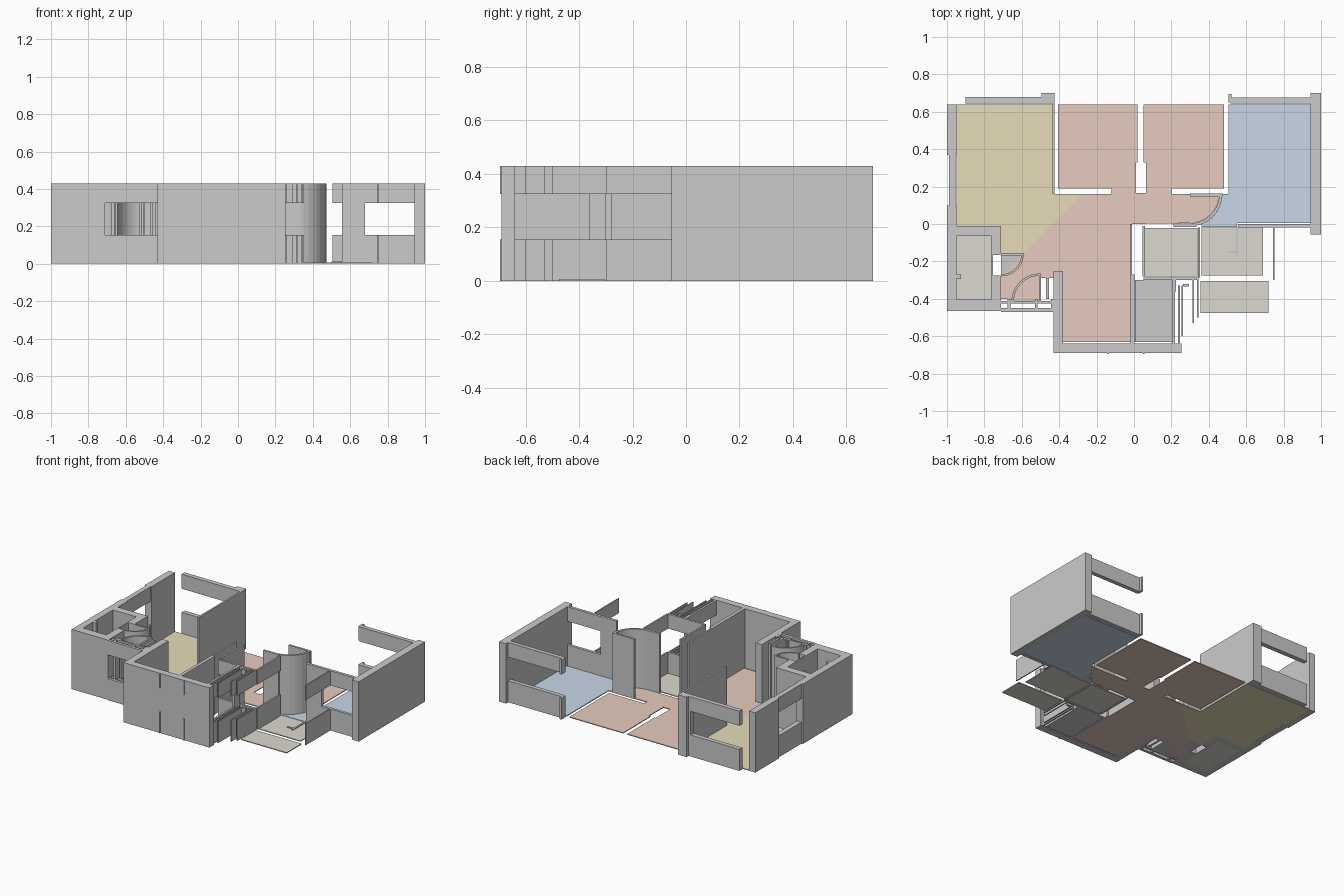
import bpy, bmesh, math

if "Cube" in bpy.data.objects:
    bpy.data.objects.remove(bpy.data.objects["Cube"])

H, LO, HI, T = 0.43, 0.155, 0.325, 0.006


def material(name, rgb):
    m = bpy.data.materials.new(name)
    m.diffuse_color = (*rgb, 1)
    m.use_nodes = True
    m.node_tree.nodes["Principled BSDF"].inputs["Base Color"].default_value = m.diffuse_color
    return m


def prism(name, pts, z0=0.0, z1=H, mat=None):
    """Extrude a flat outline from z0 to z1."""
    bm = bmesh.new()
    face = bm.faces.new([bm.verts.new((x, y, z0)) for x, y in pts])
    ext = bmesh.ops.extrude_face_region(bm, geom=[face])
    for v in ext["geom"]:
        if isinstance(v, bmesh.types.BMVert):
            v.co.z = z1
    bmesh.ops.recalc_face_normals(bm, faces=bm.faces)
    me = bpy.data.meshes.new(name)
    bm.to_mesh(me)
    bm.free()
    ob = bpy.data.objects.new(name, me)
    bpy.context.collection.objects.link(ob)
    if mat:
        me.materials.append(mat)
    return ob


def box(name, x0, x1, y0, y1, z0=0.0, z1=H, mat=None):
    return prism(name, [(x0, y0), (x1, y0), (x1, y1), (x0, y1)], z0, z1, mat)


def window(name, x0, x1, y0, y1):
    """Wall below and above a window opening."""
    box(name + "_sill", x0, x1, y0, y1, 0, LO)
    box(name + "_lintel", x0, x1, y0, y1, HI, H)


def arc(cx, cy, r, a0, a1, n=10):
    return [(cx + r * math.cos(math.radians(a0 + (a1 - a0) * i / n)),
             cy + r * math.sin(math.radians(a0 + (a1 - a0) * i / n))) for i in range(n + 1)]


def door_swing(name, cx, cy, r, a0, a1, t=0.015, z0=0.0, z1=H):
    prism(name, arc(cx, cy, r, a0, a1) + arc(cx, cy, r - t, a1, a0), z0, z1)


yellow = material("yellow_floor", (0.80, 0.72, 0.48))
salmon = material("salmon_floor", (0.80, 0.60, 0.51))
blue = material("blue_floor", (0.58, 0.68, 0.80))
taupe = material("taupe_floor", (0.72, 0.69, 0.63))
sage = material("sage_floor", (0.66, 0.69, 0.66))

# Coloured floors
prism("living_floor", [(-.95, .64), (-.435, .64), (-.435, .16), (-.275, .16), (-.595, -.16),
                       (-.71, -.16), (-.71, -.01), (-.95, -.01)], 0, T, yellow)
prism("hall_floor", [(-.405, .64), (.02, .64), (.02, .33), (.01, .33), (.01, .165), (.065, .165),
                     (.065, .33), (.052, .33), (.052, .64), (.48, .64), (.48, .19), (.20, .19),
                     (.20, .16)] + arc(.30, .16, .155, 0, -90)
      + [(-.02, 0), (-.02, -.63), (-.38, -.63), (-.38, -.255), (-.43, -.255), (-.43, -.29),
         (-.50, -.29), (-.50, -.40), (-.71, -.40), (-.71, -.28), (-.595, -.16), (-.275, .16),
         (-.12, .16), (-.12, .19), (-.405, .19)], 0, T, salmon)
prism("bedroom_floor", [(.505, .64), (.945, .64), (.945, .005), (.55, .005), (.55, -.015),
                        (.36, -.015), (.36, .01)] + arc(.30, .16, .172, -60, 0)
      + [(.505, .16)], 0, T, blue)
for i, r in enumerate([(-.95, -.765, -.405, -.065), (.06, .34, -.28, -.022),
                       (.36, .69, -.275, -.02), (.355, .72, -.475, -.305)]):
    box(f"service_floor_{i}", *r, 0, T, taupe)
box("bath_floor", .005, .205, -.63, -.30, 0, T, sage)

# Right outer wall and bedroom walls
box("right_wall", .945, 1.0, -.055, .70)
window("bedroom_back_window", .515, .945, .645, .675)
box("bedroom_back_post", .505, .52, .65, .695, 0, LO)
box("bedroom_back_post_top", .505, .52, .65, .695, HI, H)
box("bedroom_front_wall", .555, .68, -.02, 0)
window("bedroom_front_window", .68, .945, -.02, 0)
window("yard_screen", .742, .75, -.30, -.02)
box("bedroom_jamb", .21, .335, -.015, .003)

# Left outer wall with side window
box("left_wall_back", -1, -.95, .37, .64)
window("left_window", -.99, -.955, .10, .37)
box("left_wall_front", -1, -.95, -.465, .10)
window("living_back_window", -.90, -.51, .645, .678)
prism("living_back_post", [(-.51, .645), (-.425, .645), (-.425, .70), (-.495, .70),
                           (-.495, .68), (-.51, .68)])
box("living_side_wall", -.437, -.424, .16, .65)

# Small room at front left
box("left_room_top_wall", -.95, -.71, -.065, -.01)
box("left_room_right_wall", -.765, -.71, -.165, -.065)
box("left_room_right_wall_lower", -.765, -.71, -.41, -.275)
window("left_room_door_frame", -.765, -.755, -.275, -.165)
box("left_room_front_wall", -.95, -.71, -.465, -.405)
box("left_room_nib", -.95, -.925, -.295, -.27)

# Entrance porch window and door swings
window("porch_window_outer", -.71, -.43, -.47, -.45)
window("porch_window_inner", -.71, -.43, -.425, -.412)
for i, x in enumerate((-.675, -.53, -.445)):
    box(f"porch_post_{i}", x, x + .014, -.45, -.40)
box("porch_side", -.47, -.455, -.40, -.29)
prism("left_door_sweep", [(-.71, -.165)] + arc(-.71, -.165, .105, 0, -90), 0, T, sage)
door_swing("left_door_swing", -.71, -.16, .12, 0, -90, .012)
box("left_door_leaf", -.71, -.59, -.168, -.156)
prism("entrance_sweep", [(-.505, -.415)] + arc(-.505, -.415, .14, 90, 180), 0, T, sage)
door_swing("entrance_swing", -.505, -.415, .15, 90, 180, .012)
box("entrance_leaf", -.508, -.496, -.415, -.265)
door_swing("bedroom_swing", .30, .16, .172, 0, -90, .016)
box("bedroom_leaf", .30, .472, .148, .162)

# Central front room
box("central_left_wall", -.43, -.38, -.64, -.25)
box("central_front_wall", -.43, .255, -.69, -.64)
for i, x in enumerate((-.14, .052)):
    window(f"front_tick_{i}", x - .004, x + .004, -.696, -.69)
box("central_right_wall", -.022, .002, -.64, -.27)
box("central_right_wall_back", -.022, -.01, -.27, 0)
box("kitchen_side_wall", .045, .058, -.28, -.01)

# Bathroom side windows and service screens
for i, (x0, x1, y0, y1) in enumerate([(.205, .22, -.64, -.33), (.235, .245, -.64, -.33),
                                      (.255, .263, -.60, -.33), (.263, .295, -.335, -.32),
                                      (.312, .32, -.53, -.30), (.338, .346, -.50, -.30),
                                      (.05, .345, -.30, -.285), (.342, .354, -.285, -.02)]):
    window(f"bath_screen_{i}", x0, x1, y0, y1)
box("bath_corner_post", .205, .225, -.36, -.30)

# Small fixtures in the wet rooms
for i, (x0, x1, y0, y1) in enumerate([(.005, .03, -.43, -.39), (.17, .20, -.43, -.39),
                                      (.01, .07, -.51, -.50), (.545, .557, -.17, -.02),
                                      (.50, .55, -.155, -.145)]):
    box(f"fixture_{i}", x0, x1, y0, y1, 0, .012)
